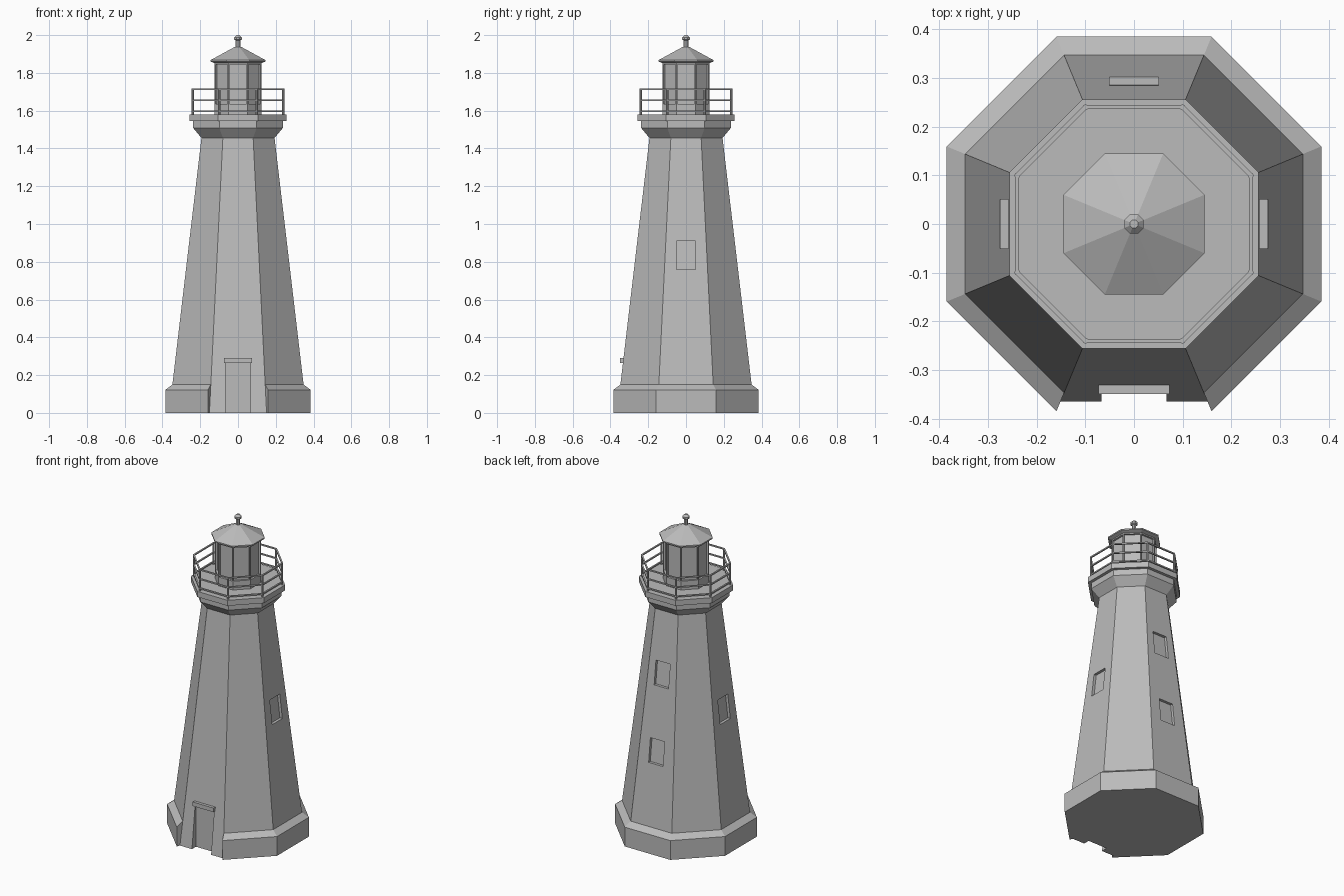
import bpy, bmesh
from math import pi, cos, sin
from mathutils import Matrix, Vector

cube = bpy.data.objects.get("Cube")
if cube:
    bpy.data.objects.remove(cube, do_unlink=True)

stone = bpy.data.materials.new("grey_stone")
stone.use_nodes = True
grey = (0.5, 0.5, 0.5, 1)
stone.diffuse_color = grey
stone.node_tree.nodes["Principled BSDF"].inputs["Base Color"].default_value = grey


def finish(name, bm):
    bmesh.ops.recalc_face_normals(bm, faces=bm.faces)
    mesh = bpy.data.meshes.new(name)
    bm.to_mesh(mesh)
    bm.free()
    mesh.materials.append(stone)
    obj = bpy.data.objects.new(name, mesh)
    bpy.context.collection.objects.link(obj)
    return obj


def corner(i, apothem, z):
    """Octagon corner, counted from the front face's +x end."""
    a = -pi / 2 + pi / 8 + i * pi / 4
    r = apothem / cos(pi / 8)
    return Vector((r * cos(a), r * sin(a), z))


def loft(profile):
    """Solid octagonal stack of (apothem, z) levels."""
    bm = bmesh.new()
    rings = [[bm.verts.new(corner(i, r, z)) for i in range(8)] for r, z in profile]
    for low, high in zip(rings, rings[1:]):
        for i in range(8):
            j = (i + 1) % 8
            bm.faces.new((low[i], low[j], high[j], high[i]))
    bm.faces.new(rings[0])
    bm.faces.new(rings[-1])
    return bm


def ring(section, sides=8):
    """Closed section swept round the octagon, with end caps if left open."""
    bm = bmesh.new()
    closed = sides == 8
    cols = [[bm.verts.new(corner(i, r, z)) for r, z in section]
            for i in range(8 if closed else sides + 1)]
    n = len(section)
    for i in range(sides):
        a, b = cols[i], cols[(i + 1) % len(cols)]
        for k in range(n):
            m = (k + 1) % n
            bm.faces.new((a[k], b[k], b[m], a[m]))
    if not closed:
        bm.faces.new(cols[0])
        bm.faces.new(cols[-1])
    return bm


def wall(z):
    """Apothem of the tapering tower at height z."""
    return 0.365 - 0.1178 * z


def opening(bm, turn, half, z0, z1, back0, back1):
    """Adds a cutter block facing the front, turned about z."""
    verts = bmesh.ops.create_cube(bm, size=1)["verts"]
    for v in verts:
        top, front = v.co.z > 0, v.co.y < 0
        z = z1 if top else z0
        y = -0.45 if front else -(back1 if top else back0)
        v.co = (half if v.co.x > 0 else -half, y, z)
    bmesh.ops.rotate(bm, verts=verts, matrix=Matrix.Rotation(turn, 3, "Z"))


# Tower shaft with recessed door and windows
tower = finish("tower", loft([(wall(0), 0), (wall(1.46), 1.46)]))
bm = bmesh.new()
opening(bm, 0, 0.067, -0.1, 0.27, 0.325, 0.325)
for turn, sill in ((pi / 2, 0.76), (-pi / 2, 0.76), (pi, 0.53), (pi, 1.0)):
    head = sill + 0.15
    opening(bm, turn, 0.05, sill, head, wall(sill) - 0.017, wall(head) - 0.017)
cutter = finish("opening_cutter", bm)
cutter.hide_render = True
mod = tower.modifiers.new("openings", "BOOLEAN")
mod.object, mod.operation, mod.solver = cutter, "DIFFERENCE", "EXACT"
bpy.context.view_layer.objects.active = tower
bpy.ops.object.modifier_apply(modifier=mod.name)
bpy.data.objects.remove(cutter, do_unlink=True)

# Plinth round every side but the front
finish("plinth", ring([(0.34, 0), (0.385, 0), (0.385, 0.122), (0.347, 0.15), (0.34, 0.15)], 7))

# Door lintel
bm = bmesh.new()
bmesh.ops.create_cube(bm, size=1)
bmesh.ops.scale(bm, verts=bm.verts, vec=(0.146, 0.03, 0.026))
bmesh.ops.translate(bm, verts=bm.verts, vec=(0, -0.334, 0.278))
finish("door_lintel", bm)

# Flared gallery and its deck
finish("gallery_corbel", loft([(0.193, 1.455), (0.237, 1.508), (0.237, 1.545)]))
finish("gallery_deck", loft([(0.256, 1.545), (0.256, 1.58)]))

# Railing: three rails and a post at each corner
for name, z in (("lower_rail", 1.597), ("middle_rail", 1.655), ("top_rail", 1.714)):
    finish(name, ring([(0.236, z - 0.004), (0.245, z - 0.004),
                       (0.245, z + 0.004), (0.236, z + 0.004)]))
bm = bmesh.new()
for i in range(8):
    bmesh.ops.create_cone(bm, cap_ends=True, segments=8, radius1=0.006, radius2=0.006,
                          depth=0.138,
                          matrix=Matrix.Translation(corner(i, 0.24, 1.647)))
finish("railing_posts", bm)

# Lantern room with a recessed pane on each side
bm = loft([(0.124, 1.58), (0.124, 1.63), (0.124, 1.85), (0.124, 1.86)])
panes = [f for f in bm.faces if 1.7 < f.calc_center_median().z < 1.8]
bmesh.ops.recalc_face_normals(bm, faces=bm.faces)
bmesh.ops.inset_individual(bm, faces=panes, thickness=0.008, depth=0)
bmesh.ops.inset_individual(bm, faces=panes, thickness=0, depth=-0.012)
finish("lantern_room", bm)

# Roof and finial
finish("roof", loft([(0.124, 1.852), (0.145, 1.86), (0.145, 1.868), (0.018, 1.937)]))
finish("finial", loft([(0.012, 1.93), (0.012, 1.972), (0.02, 1.976),
                       (0.02, 1.988), (0.008, 2.0)]))
